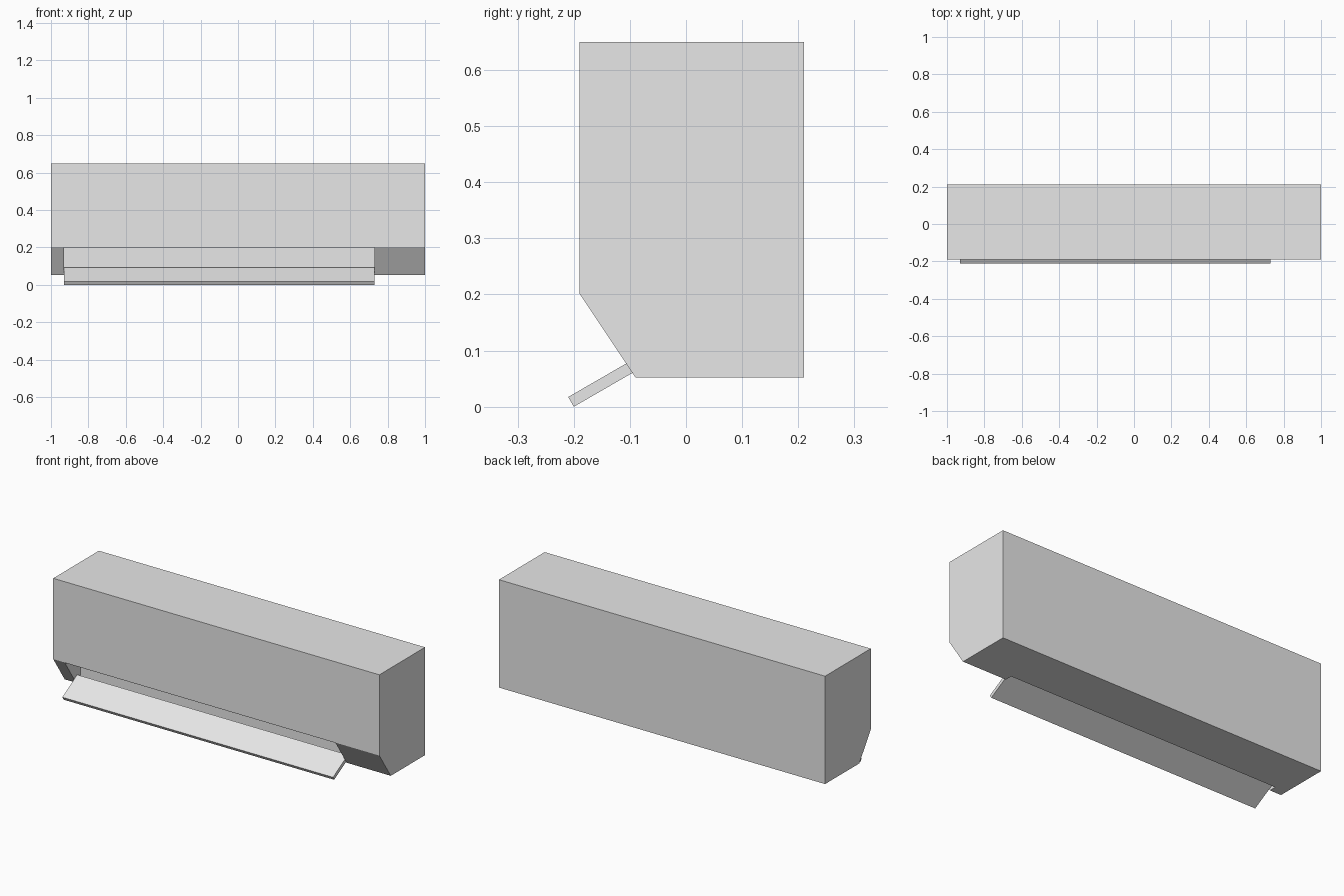
import bpy, bmesh
from math import radians

cube = bpy.data.objects.get("Cube")
if cube:
    bpy.data.objects.remove(cube, do_unlink=True)

grey = bpy.data.materials.new("light_grey")
grey.use_nodes = True
grey.diffuse_color = (0.8, 0.8, 0.8, 1)
grey.node_tree.nodes["Principled BSDF"].inputs["Base Color"].default_value = (0.8, 0.8, 0.8, 1)


def extrude_x(name, profile, x0, x1):
    """Sweep a (y, z) profile along x from x0 to x1."""
    bm = bmesh.new()
    face = bm.faces.new([bm.verts.new((x0, y, z)) for y, z in profile])
    swept = bmesh.ops.extrude_face_region(bm, geom=[face])
    moved = [g for g in swept["geom"] if isinstance(g, bmesh.types.BMVert)]
    bmesh.ops.translate(bm, verts=moved, vec=(x1 - x0, 0, 0))
    bmesh.ops.recalc_face_normals(bm, faces=bm.faces)
    mesh = bpy.data.meshes.new(name)
    bm.to_mesh(mesh)
    bm.free()
    mesh.materials.append(grey)
    obj = bpy.data.objects.new(name, mesh)
    bpy.context.collection.objects.link(obj)
    return obj


slot_left, slot_right = 0.73, -0.93

# Casing with a chamfered lower front edge
casing = extrude_x("casing", [(-0.19, 0.65), (0.21, 0.65), (0.21, 0.052),
                              (-0.09, 0.052), (-0.19, 0.202)], -1, 1)

# Air outlet cut through the chamfer
cutter = extrude_x("outlet_cutter", [(-0.3, -0.1), (-0.05, -0.1),
                                     (-0.05, 0.2), (-0.3, 0.2)], slot_right, slot_left)
cutter.hide_render = True
cutter.hide_viewport = True
cutter.display_type = 'WIRE'
cut = casing.modifiers.new("outlet", 'BOOLEAN')
cut.operation = 'DIFFERENCE'
cut.solver = 'EXACT'
cut.object = cutter

# Tilted louvre flap in the outlet
w, t = 0.075, 0.01
flap = extrude_x("louvre_flap", [(-w, -t), (w, -t), (w, t), (-w, t)], slot_right, slot_left)
flap.rotation_euler.x = radians(30)
flap.location = (0, -0.14, 0.046)
